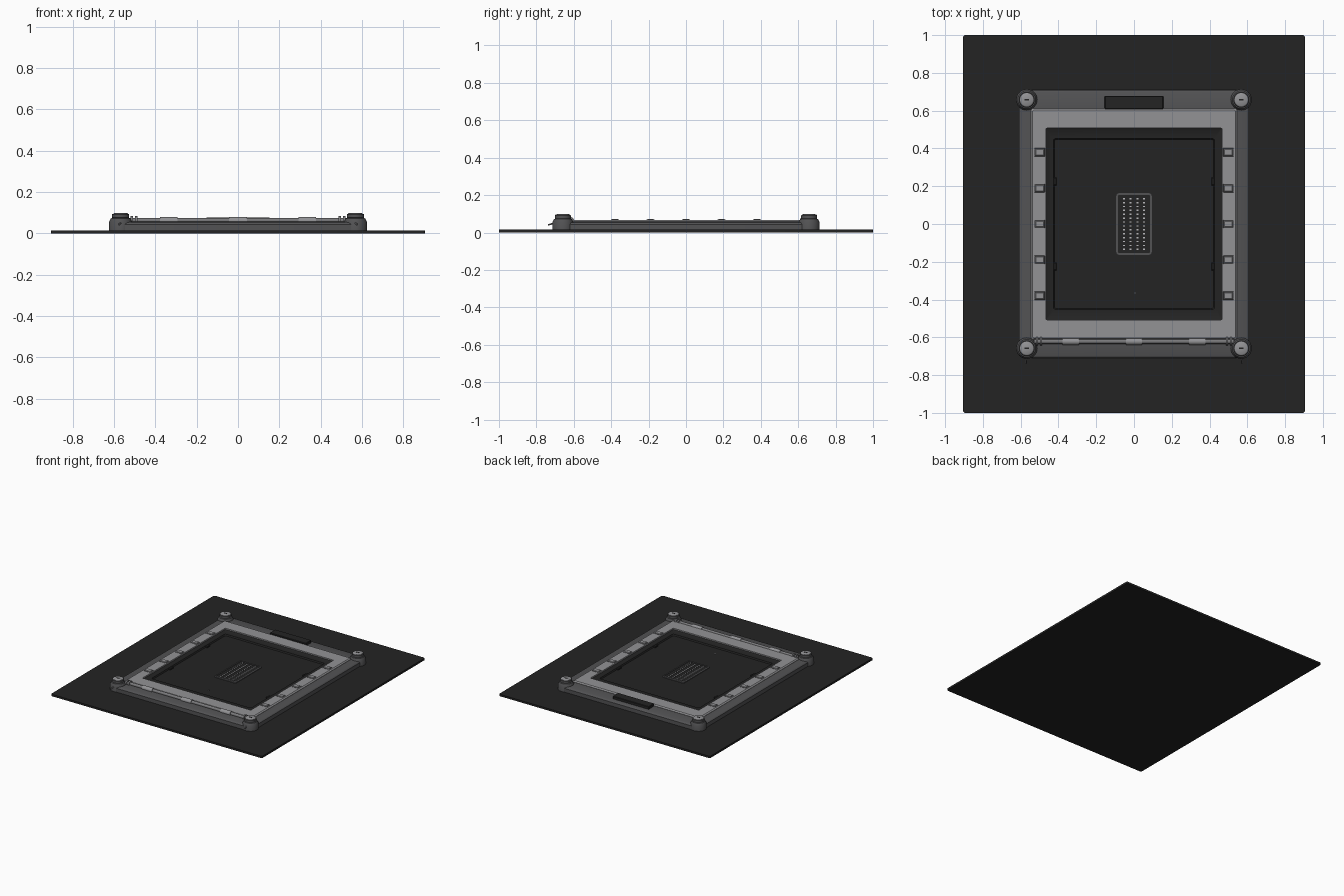
import bpy, bmesh, math
from mathutils import Matrix

if "Cube" in bpy.data.objects:
    bpy.data.objects.remove(bpy.data.objects["Cube"])


def material(name, v, tint=1.04):
    m = bpy.data.materials.new(name)
    m.diffuse_color = (v, v, v * tint, 1)
    m.use_nodes = True
    m.node_tree.nodes["Principled BSDF"].inputs["Base Color"].default_value = m.diffuse_color
    return m


BLACK = material("black plastic", 0.017, 1.0)
DARK = material("dark grey metal", 0.085)
MID = material("mid grey metal", 0.19)
LIGHT = material("light grey metal", 0.29)
PIN = material("pale contact", 0.5)


def finish(name, bm, mat, smooth=True):
    bmesh.ops.recalc_face_normals(bm, faces=bm.faces)
    me = bpy.data.meshes.new(name)
    bm.to_mesh(me)
    bm.free()
    me.materials.append(mat)
    ob = bpy.data.objects.new(name, me)
    bpy.context.collection.objects.link(ob)
    if smooth:
        bpy.context.view_layer.objects.active = ob
        ob.select_set(True)
        bpy.ops.object.shade_smooth_by_angle(angle=math.radians(35))
        ob.select_set(False)
    return ob


def outline(bm, hx, hy, z, r, cx, cy):
    # rounded rectangle loop, five points per corner
    vs = []
    for k, (sx, sy) in enumerate([(1, 1), (-1, 1), (-1, -1), (1, -1)]):
        for i in range(5):
            a = math.pi / 2 * (k + i / 4)
            vs.append(bm.verts.new((cx + sx * (hx - r) + r * math.cos(a),
                                    cy + sy * (hy - r) + r * math.sin(a), z)))
    return vs


def loft(name, rings, mat, closed=False, cx=0, cy=0):
    # rings: (half x, half y, z, corner radius); closed makes an open frame
    bm = bmesh.new()
    loops = [outline(bm, *r, cx, cy) for r in rings]
    pairs = list(zip(loops, loops[1:]))
    if closed:
        pairs.append((loops[-1], loops[0]))
    else:
        bm.faces.new(loops[0])
        bm.faces.new(loops[-1])
    for a, b in pairs:
        for i in range(len(a)):
            j = (i + 1) % len(a)
            bm.faces.new((a[i], a[j], b[j], b[i]))
    return finish(name, bm, mat)


def block(name, x, y, z0, z1, hx, hy, mat, bevel=0.004):
    return loft(name, [(hx, hy, z0, bevel), (hx, hy, z1 - bevel, bevel),
                       (hx - bevel, hy - bevel, z1, bevel / 2)], mat, cx=x, cy=y)


def lathe(name, profile, mat, x, y, n=32):
    bm = bmesh.new()
    loops = [[bm.verts.new((x + r * math.cos(2 * math.pi * i / n),
                            y + r * math.sin(2 * math.pi * i / n), z)) for i in range(n)]
             for r, z in profile]
    for a, b in zip(loops, loops[1:]):
        for i in range(n):
            j = (i + 1) % n
            bm.faces.new((a[i], a[j], b[j], b[i]))
    bm.faces.new(loops[0])
    bm.faces.new(loops[-1])
    return finish(name, bm, mat)


def rod_x(name, x, y, z, r, length, mat):
    bm = bmesh.new()
    bmesh.ops.create_cone(bm, cap_ends=True, segments=16, radius1=r, radius2=r, depth=length)
    bm.transform(Matrix.Translation((x, y, z)) @ Matrix.Rotation(math.pi / 2, 4, 'Y'))
    return finish(name, bm, mat)


# circuit board
loft("board", [(0.905, 1.0, 0.0, 0.012), (0.905, 1.0, 0.015, 0.012)], BLACK)

# dark outer frame, rounded over at its top edge
loft("outer_frame", [(0.61, 0.71, 0.002, 0.035), (0.61, 0.71, 0.044, 0.035),
                     (0.605, 0.705, 0.051, 0.032), (0.597, 0.697, 0.054, 0.028),
                     (0.545, 0.615, 0.058, 0.01), (0.47, 0.51, 0.058, 0.006),
                     (0.47, 0.51, 0.002, 0.006)], DARK, closed=True)

# light load plate with rectangular opening
loft("load_plate", [(0.545, 0.612, 0.052, 0.012), (0.545, 0.612, 0.060, 0.012),
                    (0.537, 0.604, 0.068, 0.01), (0.465, 0.507, 0.068, 0.004),
                    (0.465, 0.507, 0.052, 0.004)], LIGHT, closed=True)

# black socket tray: raised rim, then a shallow floor
loft("socket_tray", [(0.468, 0.509, 0.002, 0.004), (0.468, 0.509, 0.060, 0.004),
                     (0.460, 0.500, 0.054, 0.004), (0.427, 0.452, 0.054, 0.012),
                     (0.422, 0.447, 0.044, 0.012)], BLACK)
for sx in (-1, 1):
    for y in (-0.225, 0.225):
        block("tray_key", sx * 0.418, y, 0.04, 0.054, 0.009, 0.02, BLACK, 0.003)
lathe("pin_one_mark", [(0.004, 0.043), (0.004, 0.046)], MID, 0.005, -0.365, 8)

# central contact field with raised border
loft("contact_border", [(0.094, 0.163, 0.04, 0.014), (0.094, 0.163, 0.050, 0.014),
                        (0.085, 0.154, 0.050, 0.009), (0.085, 0.154, 0.04, 0.009)],
     DARK, closed=True)
loft("contact_bed", [(0.086, 0.155, 0.04, 0.008), (0.086, 0.155, 0.046, 0.008)], BLACK)
bm = bmesh.new()
for c in range(4):
    for r in range(14):
        m = Matrix.Translation((-0.054 + 0.036 * c, -0.134 + 0.0206 * r, 0.046))
        bmesh.ops.create_cube(bm, size=1, matrix=m @ Matrix.Diagonal((0.011, 0.007, 0.008, 1)))
finish("contact_pins", bm, PIN, smooth=False)

# side clips on the load plate
for sx in (-1, 1):
    for i in range(5):
        y = -0.38 + 0.19 * i
        block("clip_seat", sx * 0.5, y, 0.06, 0.0695, 0.028, 0.022, DARK, 0.001)
        block("side_clip", sx * 0.5, y, 0.06, 0.073, 0.023, 0.017, LIGHT, 0.003)

# corner posts with slotted screws
for sx in (-1, 1):
    for sy in (-1, 1):
        x, y = sx * 0.568, sy * 0.658
        lathe("corner_post", [(0.056, 0.002), (0.056, 0.056), (0.047, 0.072), (0.036, 0.076)], DARK, x, y)
        lathe("screw_rim", [(0.036, 0.074), (0.042, 0.076), (0.042, 0.092), (0.039, 0.095),
                            (0.034, 0.095)], DARK, x, y)
        lathe("screw_head", [(0.035, 0.09), (0.035, 0.096), (0.032, 0.098)], LIGHT, x, y)
        block("screw_slot", x, y, 0.094, 0.0995, 0.013, 0.005, BLACK, 0.001)

# back latch tab
block("latch_tab", 0, 0.643, 0.05, 0.076, 0.155, 0.034, BLACK, 0.003)

# front hinge rod, knuckles and coil rings
rod_x("hinge_rod", 0, -0.622, 0.062, 0.012, 1.06, MID)
for x in (-0.335, 0, 0.335):
    rod_x("hinge_knuckle", x, -0.622, 0.061, 0.018, 0.085, LIGHT)
for sx in (-1, 1):
    for x in (0.492, 0.514):
        rod_x("coil_ring", sx * x, -0.62, 0.061, 0.022, 0.011, MID)

# small wire hooks at the front corners
for sx in (-1, 1):
    cu = bpy.data.curves.new("wire_hook", 'CURVE')
    cu.dimensions = '3D'
    cu.bevel_depth = 0.004
    cu.bevel_resolution = 2
    cu.use_fill_caps = True
    pts = [(0.563, -0.69, 0.052), (0.566, -0.71, 0.05), (0.574, -0.722, 0.045), (0.574, -0.738, 0.041)]
    sp = cu.splines.new('POLY')
    sp.points.add(len(pts) - 1)
    for p, (x, y, z) in zip(sp.points, pts):
        p.co = (sx * x, y, z, 1)
    cu.materials.append(MID)
    bpy.context.collection.objects.link(bpy.data.objects.new("wire_hook", cu))
